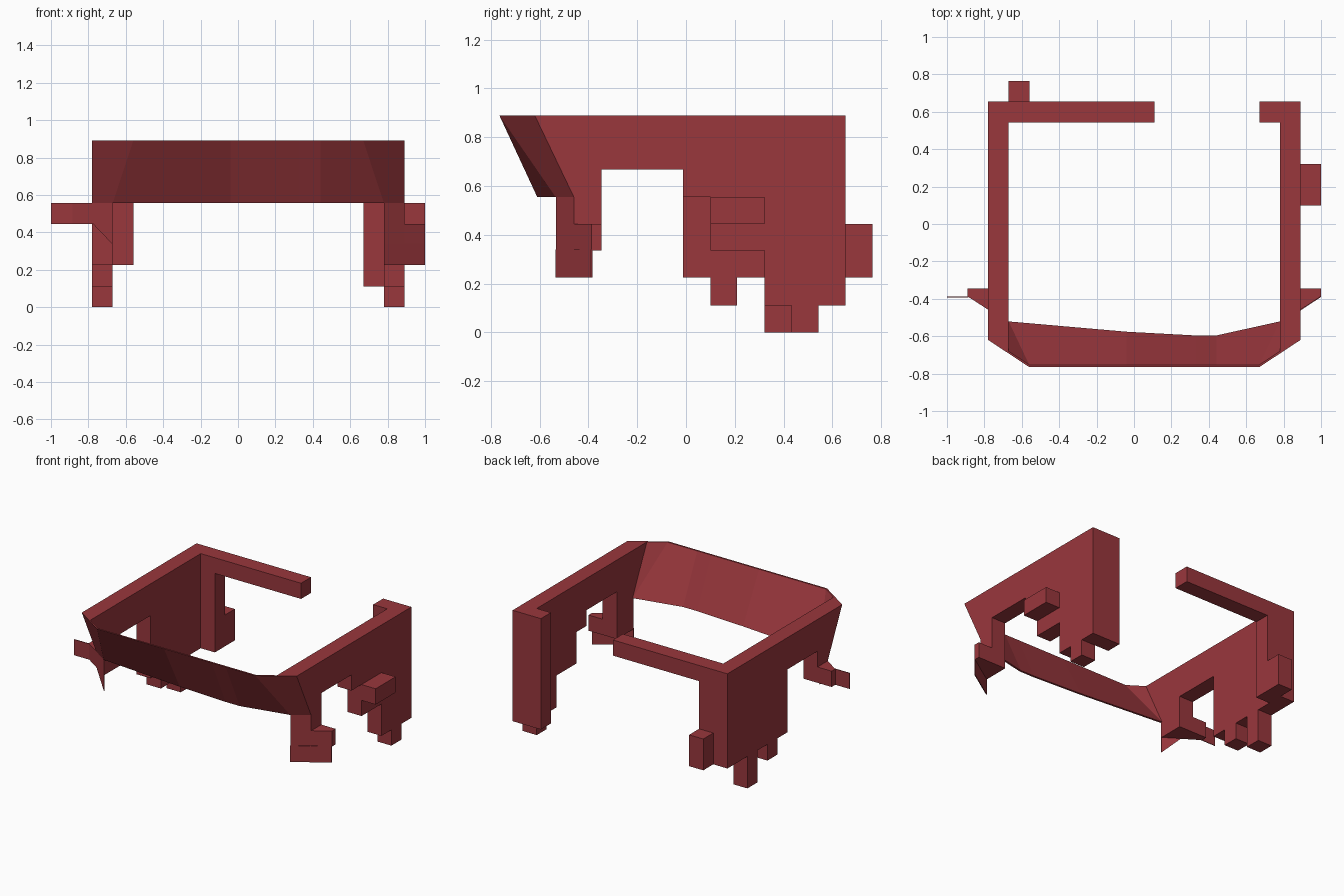
import bpy, bmesh

if "Cube" in bpy.data.objects:
    bpy.data.objects.remove(bpy.data.objects["Cube"])

red = bpy.data.materials.new("dark red")
red.diffuse_color = (0.32, 0.038, 0.046, 1)
red.use_nodes = True
red.node_tree.nodes["Principled BSDF"].inputs["Base Color"].default_value = red.diffuse_color


def build(name, loop_a, loop_b):
    """Solid between two matching loops of points."""
    bm = bmesh.new()
    a = [bm.verts.new(p) for p in loop_a]
    b = [bm.verts.new(p) for p in loop_b]
    bm.faces.new(a)
    bm.faces.new(b[::-1])
    n = len(a)
    for i in range(n):
        j = (i + 1) % n
        bm.faces.new((a[i], b[i], b[j], a[j]))
    bmesh.ops.recalc_face_normals(bm, faces=bm.faces)
    me = bpy.data.meshes.new(name)
    bm.to_mesh(me)
    bm.free()
    me.materials.append(red)
    ob = bpy.data.objects.new(name, me)
    bpy.context.collection.objects.link(ob)
    return ob


def plan(name, pts, z0, z1):
    return build(name, [(x, y, z0) for x, y in pts], [(x, y, z1) for x, y in pts])


def box(name, x0, x1, y0, y1, z0, z1):
    return plan(name, [(x0, y0), (x1, y0), (x1, y1), (x0, y1)], z0, z1)


def wall(name, x_out, x_in, post_z, steps):
    """Side wall: slanted front post, raised opening, stepped lower edge."""
    front = [(-.62, .89), (-.46, .56), (-.46, post_z)]
    rest = [(-.346, post_z), (-.346, .667)]
    y = -.012
    rest.append((y, .667))
    for y_end, z in steps:
        rest += [(y, z), (y_end, z)]
        y = y_end
    rest.append((y, .89))
    outer = [(x_out, p, z) for p, z in front + rest]
    inner = [(x_in, p - .072, z) for p, z in front] + [(x_in, p, z) for p, z in rest]
    build(name, outer, inner)


# Side walls
wall("right_wall", .89, .78, .335,
     [(.10, .556), (.321, .335), (.432, .111), (.543, 0), (.654, .111)])
wall("left_wall", -.78, -.67, .445,
     [(.10, .225), (.21, .111), (.321, .225), (.432, 0), (.654, .225)])

# Back corner columns, rail and blocks
box("right_back_column", .67, .78, .543, .654, .111, .89)
box("left_back_column", -.67, -.56, .543, .654, .225, .78)
box("back_rail", -.67, .11, .543, .654, .78, .89)
box("back_block", -.67, -.56, .654, .765, .225, .445)
box("right_side_block", .89, 1.0, .10, .321, .445, .556)

# Front band, leaning outward, as segments between upper and lower edges
lower = [(-.78, -.46), (-.67, -.535), (-.04, -.59), (.33, -.61), (.44, -.61), (.78, -.535), (.89, -.46)]
upper = [(-.78, -.62), (-.56, -.765), (-.04, -.765), (.33, -.765), (.44, -.765), (.67, -.765), (.89, -.62)]
bm = bmesh.new()
rows = []
for (lx, ly), (ux, uy) in zip(lower, upper):
    rows.append([bm.verts.new(p) for p in ((lx, ly, .556), (ux, uy, .89),
                                          (ux, uy + .012, .89), (lx, ly + .014, .556))])
for r, s in zip(rows, rows[1:]):
    for i in range(4):
        j = (i + 1) % 4
        bm.faces.new((r[i], s[i], s[j], r[j]))
bm.faces.new(rows[0])
bm.faces.new(rows[-1][::-1])
bmesh.ops.recalc_face_normals(bm, faces=bm.faces)
mesh = bpy.data.meshes.new("front_band")
bm.to_mesh(mesh)
bm.free()
mesh.materials.append(red)
bpy.context.collection.objects.link(bpy.data.objects.new("front_band", mesh))

# Front flaps at the foot of each post
plan("right_flap_block", [(.89, -.458), (1, -.387), (1, -.346), (.89, -.346)], .335, .445)
plan("right_flap_sheet", [(.78, -.535), (1, -.39), (1, -.384), (.78, -.529)], .225, .34)
plan("left_flap_block", [(-.78, -.458), (-.89, -.387), (-.89, -.346), (-.78, -.346)], .445, .556)
box("left_flap_sheet", -1.0, -.885, -.392, -.387, .445, .556)
build("left_flap_point",
      [(-.78, -.46, .45), (-.67, -.532, .45), (-.67, -.532, .335)],
      [(-.78, -.454, .45), (-.67, -.526, .45), (-.67, -.526, .335)])
